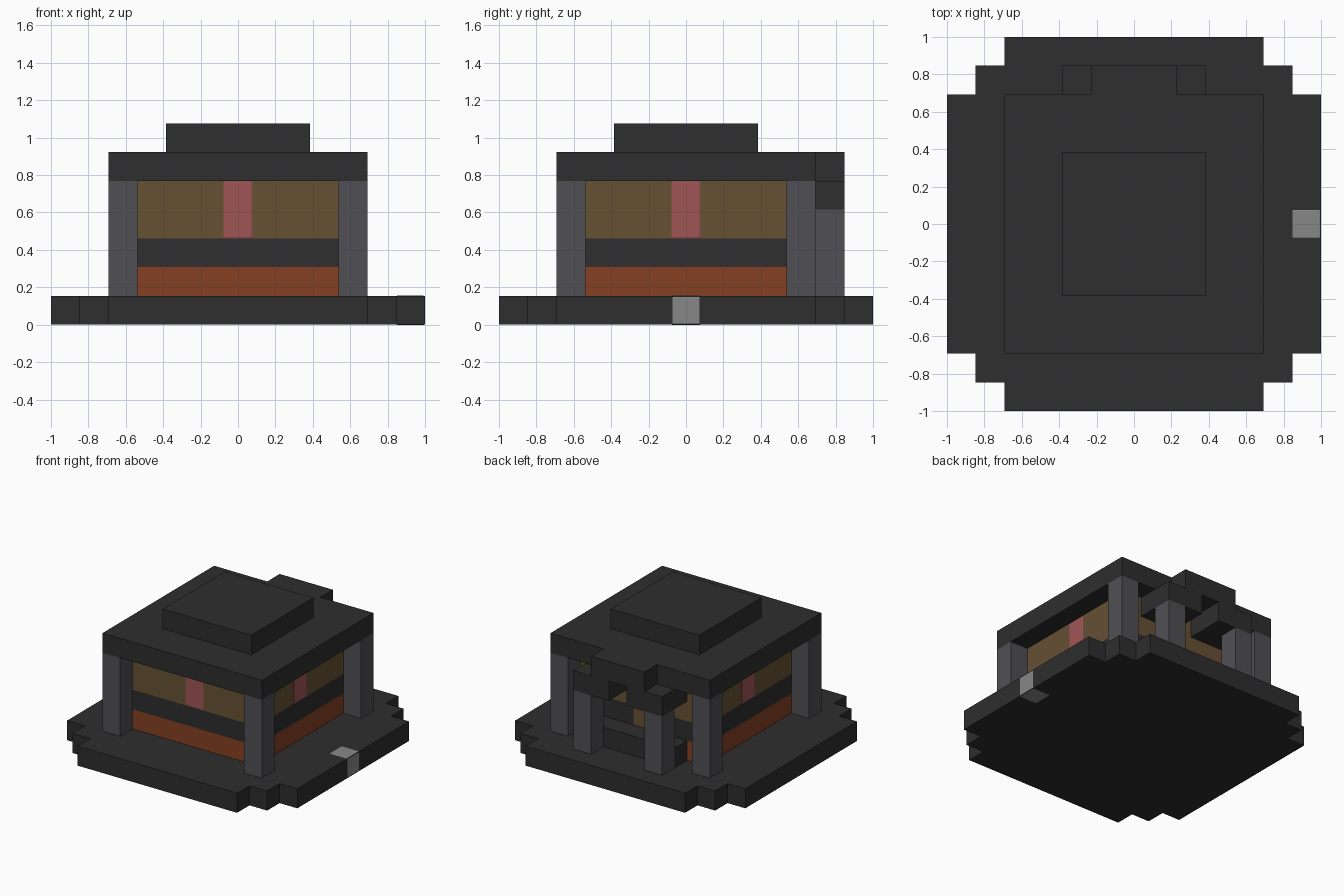
import bpy, bmesh
from mathutils import Vector

cube = bpy.data.objects.get("Cube")
if cube:
    bpy.data.objects.remove(cube, do_unlink=True)

U = 2 / 13  # one block of the building grid


def material(name, hex_colour):
    channels = [int(hex_colour[i:i + 2], 16) / 255 for i in range(0, 6, 2)]
    rgba = [c / 12.92 if c <= 0.04045 else ((c + 0.055) / 1.055) ** 2.4 for c in channels] + [1]
    mat = bpy.data.materials.new(name)
    mat.use_nodes = True
    mat.diffuse_color = rgba
    mat.node_tree.nodes["Principled BSDF"].inputs["Base Color"].default_value = rgba
    return mat


dark = material("dark_stone", "2E2E2E")
grey = material("pillar_grey", "504F54")
brown = material("brown_wall", "665134")
orange = material("orange_brick", "854022")
pink = material("pink_glass", "A05555")
light = material("light_grey", "878787")


def finish(name, bm, mat, bevel=0):
    mesh = bpy.data.meshes.new(name)
    bmesh.ops.recalc_face_normals(bm, faces=bm.faces)
    bm.to_mesh(mesh)
    bm.free()
    mesh.materials.append(mat)
    obj = bpy.data.objects.new(name, mesh)
    bpy.context.collection.objects.link(obj)
    if bevel:
        mod = obj.modifiers.new("Bevel", "BEVEL")
        mod.width = bevel * U
        mod.segments = 2
    return obj


def box(name, x, y, z, mat, bevel=0):
    """Box from (min, max) ranges given in blocks."""
    bm = bmesh.new()
    bmesh.ops.create_cube(bm, size=1)
    for v in bm.verts:
        v.co = Vector([r[0] + (c + 0.5) * (r[1] - r[0]) for c, r in zip(v.co, (x, y, z))]) * U
    return finish(name, bm, mat, bevel)


def span(a, b, side):
    return tuple(sorted((a * side, b * side)))


# Stepped base: one corner outline mirrored to all four
corner = [(6.5, 4.5), (5.5, 4.5), (5.5, 5.5), (4.5, 5.5), (4.5, 6.5)]
half = corner + [(-x, y) for x, y in reversed(corner)]
outline = half + [(-x, -y) for x, y in half]
bm = bmesh.new()
floor = bm.faces.new([bm.verts.new((x * U, y * U, 0)) for x, y in outline])
top = bmesh.ops.extrude_face_region(bm, geom=[floor])
bmesh.ops.translate(bm, vec=(0, 0, U),
                    verts=[g for g in top["geom"] if isinstance(g, bmesh.types.BMVert)])
finish("base", bm, dark)

# Light block set in the base edge
box("base_marker", (5.48, 6.505), (-0.52, 0.52), (-0.01, 1.01), light, 0.06)

# Wall bands
W = (-3.5, 3.5)
box("lower_wall", W, W, (1, 2), orange)
box("wall_band", W, W, (2, 3), dark)
box("upper_wall", W, W, (3, 5), brown)

# Windows on the front and both sides, door panel at the back
box("front_window", (-0.52, 0.52), (-3.52, -3), (2.98, 5), pink, 0.06)
for side, label in ((1, "left"), (-1, "right")):
    box(label + "_window", span(3, 3.52, side), (-0.52, 0.52), (2.98, 5), pink, 0.06)
box("back_door", (-0.5, 0.5), (3.4, 3.51), (2, 5), brown)

# Corner pillars
for sx, lr in ((1, "left"), (-1, "right")):
    for sy, fb in ((-1, "front"), (1, "back")):
        box(f"{fb}_{lr}_pillar", span(3.5, 4.5, sx), span(3.5, 4.5, sy), (1, 5), grey)

# Roof
box("roof", (-4.5, 4.5), (-4.5, 4.5), (5, 6), dark)
box("roof_cap", (-2.5, 2.5), (-2.5, 2.5), (6, 7), dark)

# Back porch: step, posts, lintels and arch beam
box("porch_step", (-2.5, 2.5), (3.5, 4.5), (1, 2), dark)
box("porch_beam", (-1.5, 1.5), (4.5, 5.5), (5, 6), dark)
for side, label in ((1, "left"), (-1, "right")):
    box(label + "_porch_post", span(1.5, 2.5, side), (4.5, 5.5), (1, 4), grey)
    box(label + "_porch_lintel", span(0.5, 2.5, side), (3.5, 5.5), (4, 5), dark)
